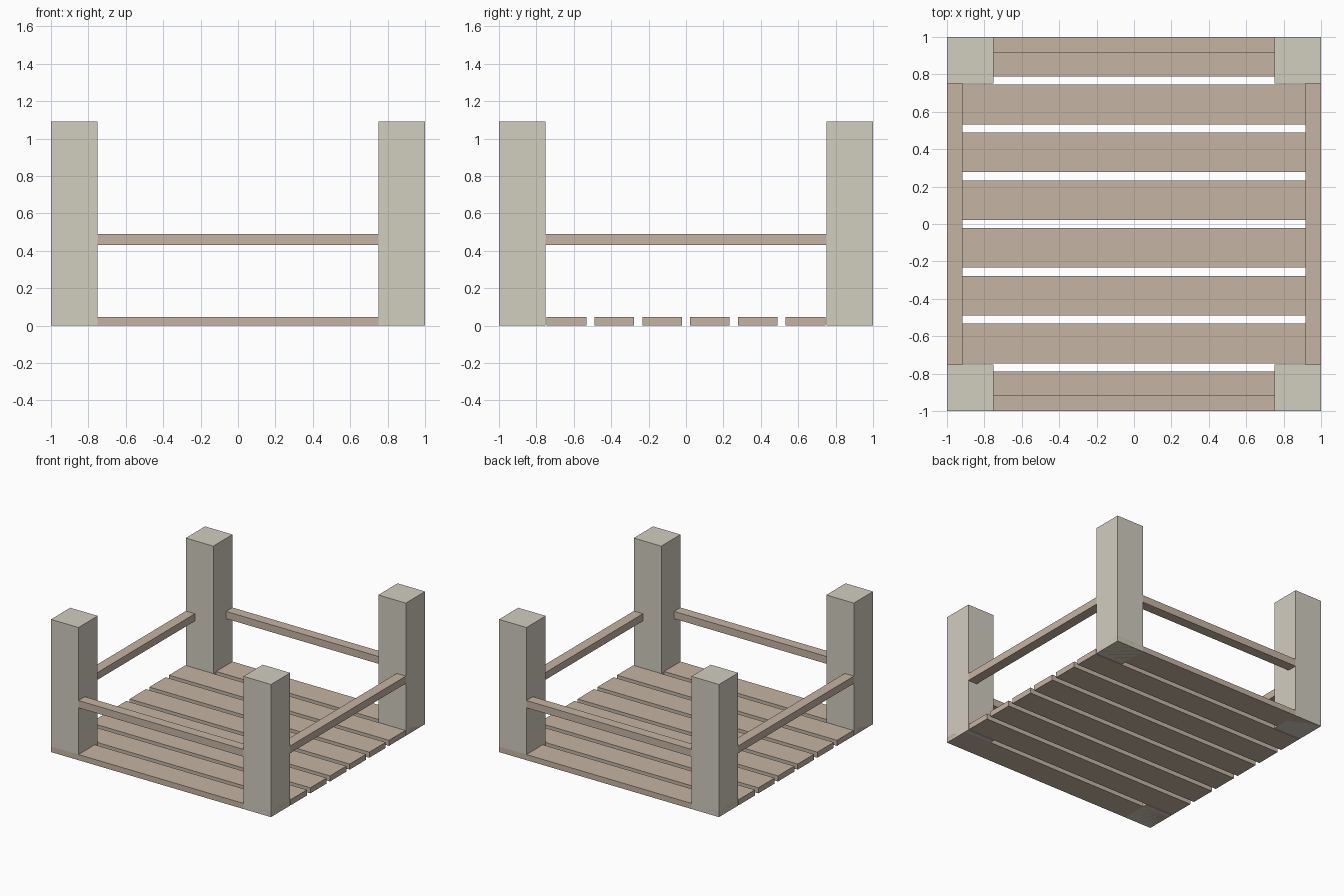
import bpy

if "Cube" in bpy.data.objects:
    bpy.data.objects.remove(bpy.data.objects["Cube"])


def material(name, rgb):
    m = bpy.data.materials.new(name)
    m.diffuse_color = (*rgb, 1.0)
    m.use_nodes = True
    m.node_tree.nodes["Principled BSDF"].inputs["Base Color"].default_value = m.diffuse_color
    return m


stone = material("pale_stone", (0.64, 0.61, 0.52))
wood = material("wood", (0.56, 0.46, 0.37))


def box(name, x, y, z, mat):
    """Box from (min, max) ranges on each axis."""
    bpy.ops.mesh.primitive_cube_add(size=1, location=[(a + b) / 2 for a, b in (x, y, z)])
    ob = bpy.context.object
    ob.name = name
    ob.scale = [b - a for a, b in (x, y, z)]
    bpy.ops.object.transform_apply(location=False, rotation=False, scale=True)
    ob.data.materials.append(mat)
    return ob


POST = 0.25    # post width
INNER = 1 - POST
RAIL = 0.083   # rail depth
RAIL_Z = (0.43, 0.49)


def outer(sign, depth):
    """Range running inward from the outer edge on one side."""
    return tuple(sorted((sign, sign * (1 - depth))))


# corner posts
for ys, yn in ((-1, "front"), (1, "back")):
    for xs, xn in ((-1, "left"), (1, "right")):
        box(f"{yn}_{xn}_post", outer(xs, POST), outer(ys, POST), (0, 1.09), stone)

# rails between the posts, flush with the outer faces
for s, fb, lr in ((-1, "front", "left"), (1, "back", "right")):
    box(f"{fb}_rail", (-INNER, INNER), outer(s, RAIL), RAIL_Z, wood)
    box(f"{lr}_rail", outer(s, RAIL), (-INNER, INNER), RAIL_Z, wood)

# floor planks
COUNT, WIDTH = 8, 0.212
pitch = (2 - WIDTH) / (COUNT - 1)
for i in range(COUNT):
    y0 = -1 + i * pitch
    box(f"floor_plank_{i + 1}", (-1, 1), (y0, y0 + WIDTH), (0, 0.046), wood)
